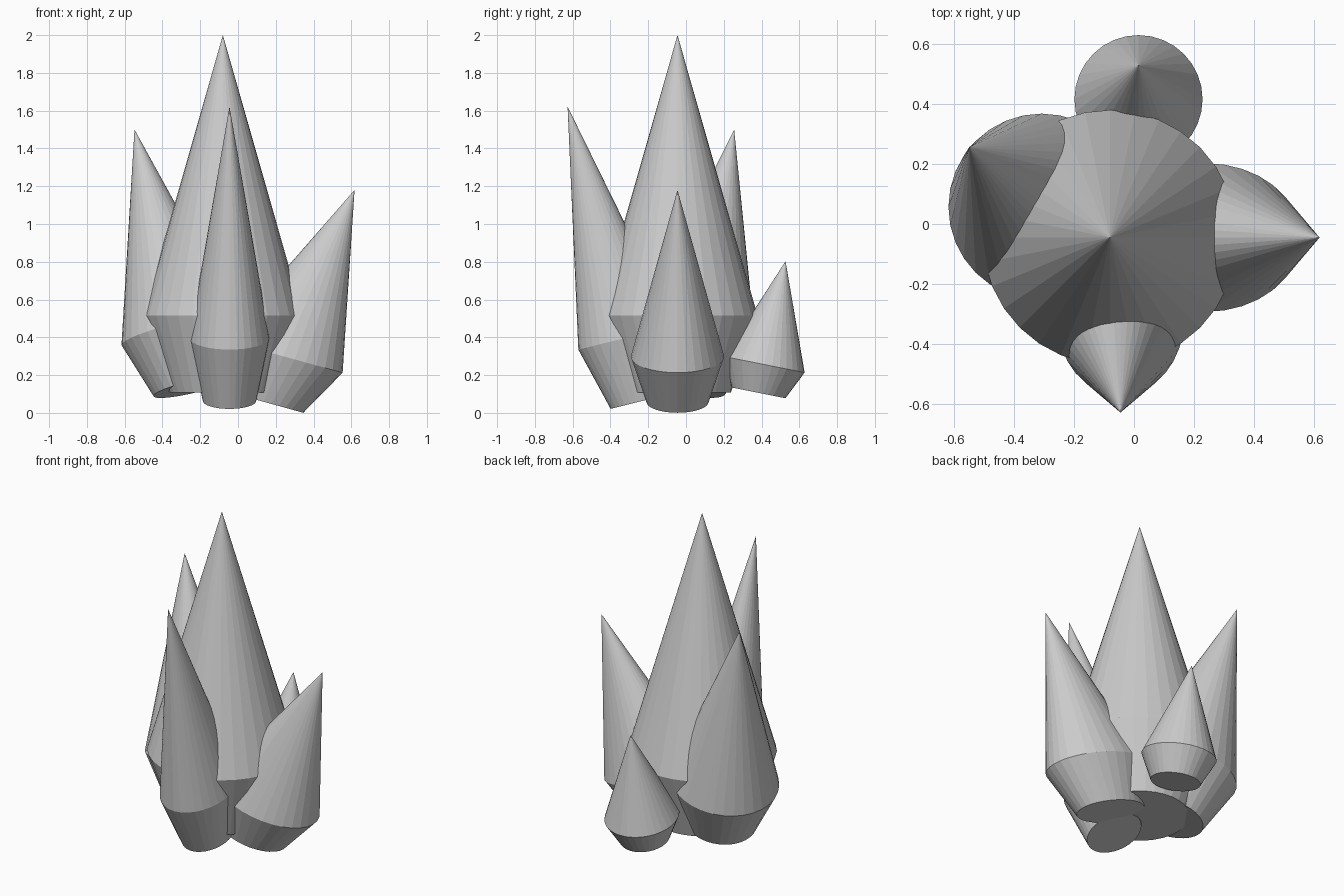
import bpy, bmesh, math
from mathutils import Vector

if "Cube" in bpy.data.objects:
    bpy.data.objects.remove(bpy.data.objects["Cube"])

SIDES = 32
FOOT_RATIO = 0.667   # foot radius relative to the widest ring
FOOT_DEPTH = 0.274   # foot length relative to the spike length


def crystal(name, ring, tip, rx, ry, slope=(0, 0)):
    """Pointed crystal: tapered foot, widest ring, long spike.
    slope tilts the ring and foot planes (dz/dx, dz/dy)."""
    ring, tip = Vector(ring), Vector(tip)
    foot = ring - (tip - ring) * FOOT_DEPTH
    bm = bmesh.new()

    def loop(center, scale):
        verts = []
        for i in range(SIDES):
            a = 2 * math.pi * i / SIDES
            dx, dy = rx * scale * math.cos(a), ry * scale * math.sin(a)
            dz = slope[0] * dx + slope[1] * dy
            verts.append(bm.verts.new(center + Vector((dx, dy, dz))))
        return verts

    low, wide, top = loop(foot, FOOT_RATIO), loop(ring, 1), bm.verts.new(tip)
    bm.faces.new(low[::-1])
    for i in range(SIDES):
        j = (i + 1) % SIDES
        bm.faces.new((low[i], low[j], wide[j], wide[i]))
        bm.faces.new((wide[i], wide[j], top))
    mesh = bpy.data.meshes.new(name)
    bm.to_mesh(mesh)
    bm.free()
    obj = bpy.data.objects.new(name, mesh)
    bpy.context.collection.objects.link(obj)
    return obj


# Tall upright crystal in the middle
crystal("center_crystal", (-0.08, -0.045, 0.515), (-0.08, -0.045, 2.0), 0.424, 0.424)
# Smaller crystals leaning outward around it
crystal("front_crystal", (-0.045, -0.314, 0.399), (-0.045, -0.627, 1.622),
        0.212, 0.256, (0, 0.25))
crystal("right_crystal", (0.239, -0.045, 0.30), (0.617, -0.045, 1.18),
        0.315, 0.247, (-0.277, 0))
crystal("left_crystal", (-0.307, 0.057, 0.43), (-0.548, 0.255, 1.50),
        0.31, 0.31, (0.23, -0.16))
crystal("back_crystal", (0.015, 0.415, 0.256), (0.015, 0.527, 0.803),
        0.213, 0.213, (0, -0.2))
